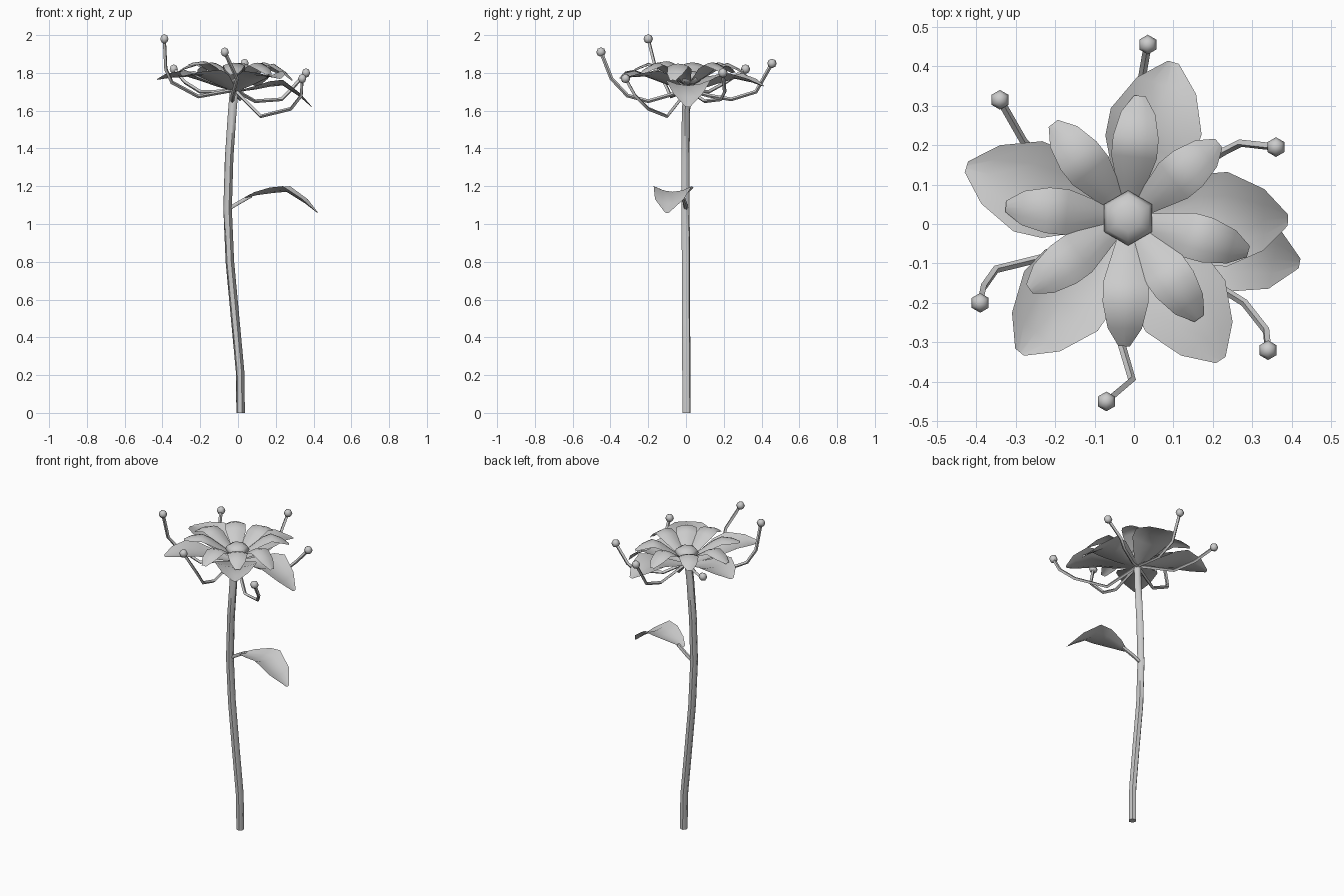
import bpy, math
from mathutils import Vector

cube = bpy.data.objects.get("Cube")
if cube:
    bpy.data.objects.remove(cube, do_unlink=True)

grey = bpy.data.materials.new("plain_grey")
grey.use_nodes = True
colour = (0.6, 0.6, 0.6, 1)
grey.diffuse_color = colour
grey.node_tree.nodes["Principled BSDF"].inputs["Base Color"].default_value = colour


def finish(obj, angle=60):
    obj.data.materials.append(grey)
    bpy.ops.object.select_all(action="DESELECT")
    obj.select_set(True)
    bpy.context.view_layer.objects.active = obj
    bpy.ops.object.shade_smooth_by_angle(angle=math.radians(angle))


def tube(name, points, radius, resolution=1):
    """Round tube along a path, converted to a mesh."""
    curve = bpy.data.curves.new(name, "CURVE")
    curve.dimensions = "3D"
    curve.bevel_depth = radius
    curve.bevel_resolution = resolution
    curve.use_fill_caps = True
    spline = curve.splines.new("POLY")
    spline.points.add(len(points) - 1)
    for p, co in zip(spline.points, points):
        p.co = (*co, 1)
    obj = bpy.data.objects.new(name, curve)
    bpy.context.collection.objects.link(obj)
    bpy.ops.object.select_all(action="DESELECT")
    obj.select_set(True)
    bpy.context.view_layer.objects.active = obj
    bpy.ops.object.convert(target="MESH")
    finish(bpy.context.view_layer.objects.active)


def blade(name, base, tip, outline, width, arch, cup):
    """Bent sheet from base to tip; outline gives (t, half width, lift)."""
    base, tip = Vector(base), Vector(tip)
    along = tip - base
    side = Vector((-along.y, along.x, 0)).normalized()
    columns = (-1, -0.5, 0, 0.5, 1)
    verts, faces = [], []
    for t, w, lift in outline:
        middle = base + along * t
        middle.z += arch * lift
        for c in columns:
            verts.append(middle + side * c * w * width
                         + Vector((0, 0, cup * w * (c * c - 0.4))))
    n = len(columns)
    for r in range(len(outline) - 1):
        for c in range(n - 1):
            a = r * n + c
            faces.append((a, a + n, a + n + 1, a + 1))
    mesh = bpy.data.meshes.new(name)
    mesh.from_pydata(verts, [], faces)
    obj = bpy.data.objects.new(name, mesh)
    bpy.context.collection.objects.link(obj)
    finish(obj)


def bead(name, centre, scale, segments, rings):
    bpy.ops.mesh.primitive_uv_sphere_add(segments=segments, ring_count=rings,
                                         radius=1, location=centre)
    obj = bpy.context.object
    obj.name = name
    obj.scale = scale
    bpy.ops.object.transform_apply(location=False, rotation=False, scale=True)
    finish(obj, 80)


# Stem and leaf stalk
tube("stem", [(0.014, 0.003, 0), (0.011, 0.002, 0.22), (-0.015, 0, 0.5), (-0.043, 0, 0.8),
              (-0.055, -0.003, 1.08), (-0.047, -0.003, 1.35), (-0.03, 0, 1.6),
              (-0.018, 0.01, 1.74)], 0.023)
tube("leaf_stalk", [(-0.05, 0, 1.08), (0, -0.005, 1.11), (0.07, -0.02, 1.15)], 0.011)

# Leaf
leaf_shape = [(0, 0.15, 0), (0.15, 0.55, 0.35), (0.38, 0.95, 0.75),
              (0.57, 1, 1), (0.83, 0.75, 0.5), (1, 0.12, 0)]
blade("leaf", (0.04, -0.03, 1.14), (0.42, -0.1, 1.06), leaf_shape, 0.103, 0.088, 0.03)

# Outer petals, rising from the heart and bending down near the tip
heart = (-0.015, 0.015, 1.7)
outer_shape = [(0, 0.1, 0), (0.25, 0.6, 0.4), (0.45, 0.95, 0.78),
               (0.62, 1, 1), (0.85, 0.65, 0.5), (1, 0.12, 0)]
outer_tips = [(0.1, 0.41, 1.73), (-0.425, 0.145, 1.765), (-0.29, -0.325, 1.785),
              (0.22, -0.345, 1.77), (0.39, 0.01, 1.62)]
for i, tip in enumerate(outer_tips):
    bend = 0.05 + (1.77 - tip[2]) * 0.3
    blade(f"outer_petal_{i + 1}", heart, tip, outer_shape, 0.12, bend, 0.03)

# Inner petals, steeper and domed
inner_heart = (-0.015, 0.015, 1.725)
inner_shape = [(0, 0.2, 0), (0.25, 0.6, 0.45), (0.5, 1, 0.9),
               (0.66, 1, 1), (0.86, 0.75, 0.5), (1, 0.25, 0)]
inner_tips = [(0.015, 0.325, 1.785), (0.215, 0.205, 1.8), (0.29, -0.07, 1.76),
              (0.165, -0.24, 1.79), (-0.025, -0.31, 1.79), (-0.265, -0.165, 1.84),
              (-0.325, 0.045, 1.8), (-0.205, 0.255, 1.8)]
for i, tip in enumerate(inner_tips):
    bend = 0.075 + (1.8 - tip[2]) * 0.5
    blade(f"inner_petal_{i + 1}", inner_heart, tip, inner_shape, 0.058, bend, -0.015)

# Flower centre
bead("flower_centre", (-0.015, 0.015, 1.775), (0.07, 0.07, 0.038), 6, 6)

# Stamens with a bead on each end
root = (-0.018, 0.01, 1.71)
stamens = [
    [(-0.21, -0.08, 1.675), (-0.35, -0.115, 1.75), (-0.382, -0.16, 1.82), (-0.39, -0.2, 1.98)],
    [(-0.03, -0.2, 1.65), (-0.03, -0.31, 1.68), (-0.005, -0.395, 1.77), (-0.07, -0.45, 1.91)],
    [(0, 0.12, 1.68), (0.01, 0.24, 1.66), (0.02, 0.37, 1.7), (0.035, 0.455, 1.85)],
    [(-0.12, 0.08, 1.7), (-0.2, 0.12, 1.7), (-0.28, 0.21, 1.75), (-0.34, 0.315, 1.82)],
    [(0.09, 0.1, 1.65), (0.23, 0.185, 1.66), (0.27, 0.205, 1.7), (0.36, 0.195, 1.8)],
    [(0.12, -0.1, 1.57), (0.28, -0.2, 1.61), (0.335, -0.27, 1.68), (0.34, -0.32, 1.77)],
]
for i, path in enumerate(stamens):
    tube(f"stamen_{i + 1}", [root] + path, 0.01, 0)
    bead(f"stamen_bead_{i + 1}", path[-1], (0.025,) * 3, 6, 4)
